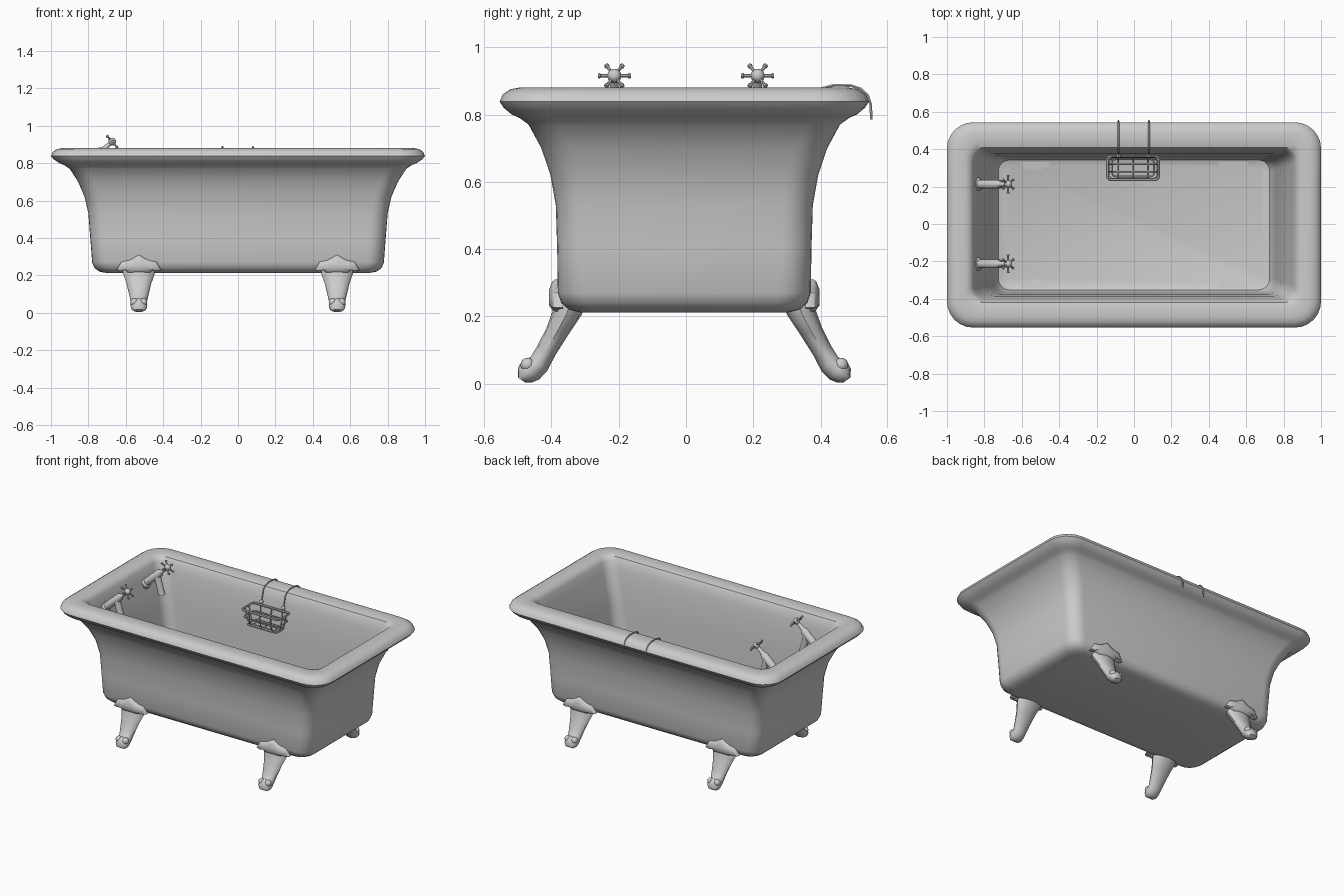
import bpy, bmesh, math
from mathutils import Vector

if "Cube" in bpy.data.objects:
    bpy.data.objects.remove(bpy.data.objects["Cube"])

OFF = -0.005  # tub sits slightly forward of the hooks


def finish(name, bm, angle=40):
    bmesh.ops.recalc_face_normals(bm, faces=bm.faces[:])
    me = bpy.data.meshes.new(name)
    bm.to_mesh(me)
    bm.free()
    ob = bpy.data.objects.new(name, me)
    bpy.context.collection.objects.link(ob)
    bpy.ops.object.select_all(action='DESELECT')
    ob.select_set(True)
    bpy.context.view_layer.objects.active = ob
    bpy.ops.object.shade_smooth_by_angle(angle=math.radians(angle))
    return ob


def loft(bm, rings):
    vs = [[bm.verts.new(p) for p in r] for r in rings]
    n = len(vs[0])
    for a, b in zip(vs, vs[1:]):
        for i in range(n):
            j = (i + 1) % n
            bm.faces.new((a[i], a[j], b[j], b[i]))
    bm.faces.new(vs[0])
    bm.faces.new(vs[-1])


def rounded_rect(hx, hy, z, r, seg=6):
    pts = []
    for k, (sx, sy) in enumerate([(1, 1), (-1, 1), (-1, -1), (1, -1)]):
        for i in range(seg + 1):
            a = math.pi / 2 * (k + i / seg)
            pts.append((sx * (hx - r) + r * math.cos(a),
                        sy * (hy - r) + r * math.sin(a) + OFF, z))
    return pts


def rod(bm, stations, sides=14):
    """Straight lathe: list of (point, radius) along one axis."""
    axis = (Vector(stations[-1][0]) - Vector(stations[0][0])).normalized()
    u = axis.cross(Vector((0, 1, 0.01))).normalized()
    v = axis.cross(u)
    loft(bm, [[Vector(p) + r * (u * math.cos(2 * math.pi * i / sides) + v * math.sin(2 * math.pi * i / sides))
               for i in range(sides)] for p, r in stations])


def ball(bm, loc, r):
    res = bmesh.ops.create_uvsphere(bm, u_segments=12, v_segments=8, radius=r)
    bmesh.ops.translate(bm, verts=res['verts'], vec=loc)


def wires(name, paths, radius):
    cu = bpy.data.curves.new(name, 'CURVE')
    cu.dimensions = '3D'
    cu.bevel_depth = radius
    cu.bevel_resolution = 1
    cu.use_fill_caps = True
    for pts, closed in paths:
        sp = cu.splines.new('POLY')
        sp.points.add(len(pts) - 1)
        for p, c in zip(sp.points, pts):
            p.co = (*c, 1)
        sp.use_cyclic_u = closed
    ob = bpy.data.objects.new(name, cu)
    bpy.context.collection.objects.link(ob)
    bpy.ops.object.select_all(action='DESELECT')
    ob.select_set(True)
    bpy.context.view_layer.objects.active = ob
    bpy.ops.object.convert(target='MESH')
    bpy.ops.object.shade_smooth_by_angle(angle=math.radians(50))


# tub shell: outside, over the rolled rim, down the inside (hx, hy, z, corner)
profile = [
    (.70, .31, .212, .06), (.742, .343, .22, .08), (.768, .366, .24, .09), (.78, .376, .27, .09),
    (.79, .378, .40, .09), (.80, .382, .53, .09), (.82, .398, .62, .09), (.855, .425, .70, .09),
    (.90, .463, .77, .09), (.93, .49, .79, .10), (.955, .513, .80, .11), (.985, .537, .82, .13),
    (1.0, .549, .838, .14), (.99, .54, .86, .135), (.968, .517, .875, .12), (.94, .49, .88, .10),
    (.90, .445, .88, .085), (.875, .415, .872, .075), (.86, .402, .85, .07), (.845, .393, .80, .07),
    (.82, .38, .72, .07), (.785, .37, .58, .07), (.758, .363, .38, .07), (.74, .358, .29, .07),
    (.725, .347, .26, .06), (.69, .32, .248, .05)]
bm = bmesh.new()
loft(bm, [rounded_rect(*p) for p in profile])
finish("tub_shell", bm)

# claw feet: (outer y, z, inner y, z, half width)
leg = [(.382, .26, .29, .25, .08), (.392, .215, .305, .205, .085), (.41, .165, .345, .145, .066),
       (.438, .11, .383, .085, .052), (.458, .078, .408, .037, .043), (.482, .07, .432, .012, .045),
       (.495, .045, .452, .004, .042), (.494, .018, .474, .004, .028)]
half = [(.0, .31), (.03, .292), (.055, .28), (.095, .272), (.12, .226), (.10, .222), (.08, .235), (.06, .215)]
plate = half + [(-x, z) for x, z in half[:0:-1]]
for sx in (-1, 1):
    for sy in (-1, 1):
        side = ("left" if sx < 0 else "right") + ("_front" if sy < 0 else "_back")
        cx = .53 * sx
        bm = bmesh.new()
        rings = []
        for yo, zo, yi, zi, w in leg:
            ring = []
            for i in range(12):
                a = 2 * math.pi * i / 12
                t = (1 + math.sin(a)) / 2
                ring.append((cx + w * math.cos(a), sy * (yi + (yo - yi) * t) + OFF, zi + (zo - zi) * t))
            rings.append(ring)
        loft(bm, rings)
        for dx in (-.024, 0, .024):  # toe knuckles
            ball(bm, (cx + dx, sy * .466 + OFF, .056), .021)
        finish("claw_foot_" + side, bm, 50)
        # scalloped mounting plate, domed toward the middle
        bm = bmesh.new()
        loft(bm, [[(cx + x * s, sy * y + OFF, .25 + (z - .25) * s) for x, z in plate]
                  for s, y in ((1, .36), (1, .384), (.9, .392), (.5, .402))])
        finish("foot_plate_" + side, bm, 50)

# taps on the left end wall
for sy, label in ((-1, "front"), (1, "back")):
    cy = .213 * sy
    a, b = Vector((-.84, cy, .765)), Vector((-.673, cy, .915))
    d = (b - a).normalized()
    bm = bmesh.new()
    rod(bm, [(a - d * .02, .036), (a + d * .012, .036), (a + d * .022, .025)])
    rod(bm, [(a, .024), (a + d * .15, .024), (a + d * .165, .014), (b, .009)])
    m = a + d * .12
    rod(bm, [(m, .022), (m + Vector((.02, 0, -.07)), .021), (m + Vector((.035, 0, -.125)), .023)])
    finish("tap_body_" + label, bm)
    bm = bmesh.new()
    ball(bm, b, .021)
    u, v = Vector((0, 1, 0)), d.cross(Vector((0, 1, 0)))
    for k in range(6):
        e = u * math.cos(k * math.pi / 3) + v * math.sin(k * math.pi / 3)
        rod(bm, [(b, .005), (b + e * .04, .005), (b + e * .043, .008), (b + e * .049, .007)], 8)
    finish("tap_handle_" + label, bm)


# wire soap basket
def frame(hx, hy, z, r):
    return [(x - .005, y - OFF + .30, z) for x, y, z in
            [(p[0], p[1] , p[2]) for p in rounded_rect(hx, hy, z, r, 4)]]


TOP, BOT = .765, .665
wires("basket_rim", [(frame(.138, .063, TOP, .02), True)], .0065)
ribs = [(frame(.130, .057, .715, .02), True), (frame(.112, .046, BOT, .02), True)]
for x in (-.08, 0, .08):
    ribs.append(([(x - .005, .237, TOP), (x - .005, .246, .69), (x - .005, .262, BOT),
                  (x - .005, .338, BOT), (x - .005, .354, .69), (x - .005, .363, TOP)], False))
for y in (.28, .32):
    ribs.append(([(-.143, y, TOP), (-.128, y, .69), (-.112, y, BOT),
                  (.102, y, BOT), (.118, y, .69), (.133, y, TOP)], False))
wires("basket_ribs", ribs, .0042)

# hooks over the rim, with a small knob where each meets the basket
hook = [(.366, .76), (.372, .80), (.385, .855), (.405, .878), (.44, .887), (.49, .886),
        (.52, .876), (.54, .857), (.549, .83), (.551, .785)]
wires("basket_hooks", [([(x, y, z) for y, z in hook], False) for x in (-.083, .08)], .0045)
bm = bmesh.new()
for x in (-.083, .08):
    ball(bm, (x, .367, .785), .012)
finish("hook_knobs", bm)
